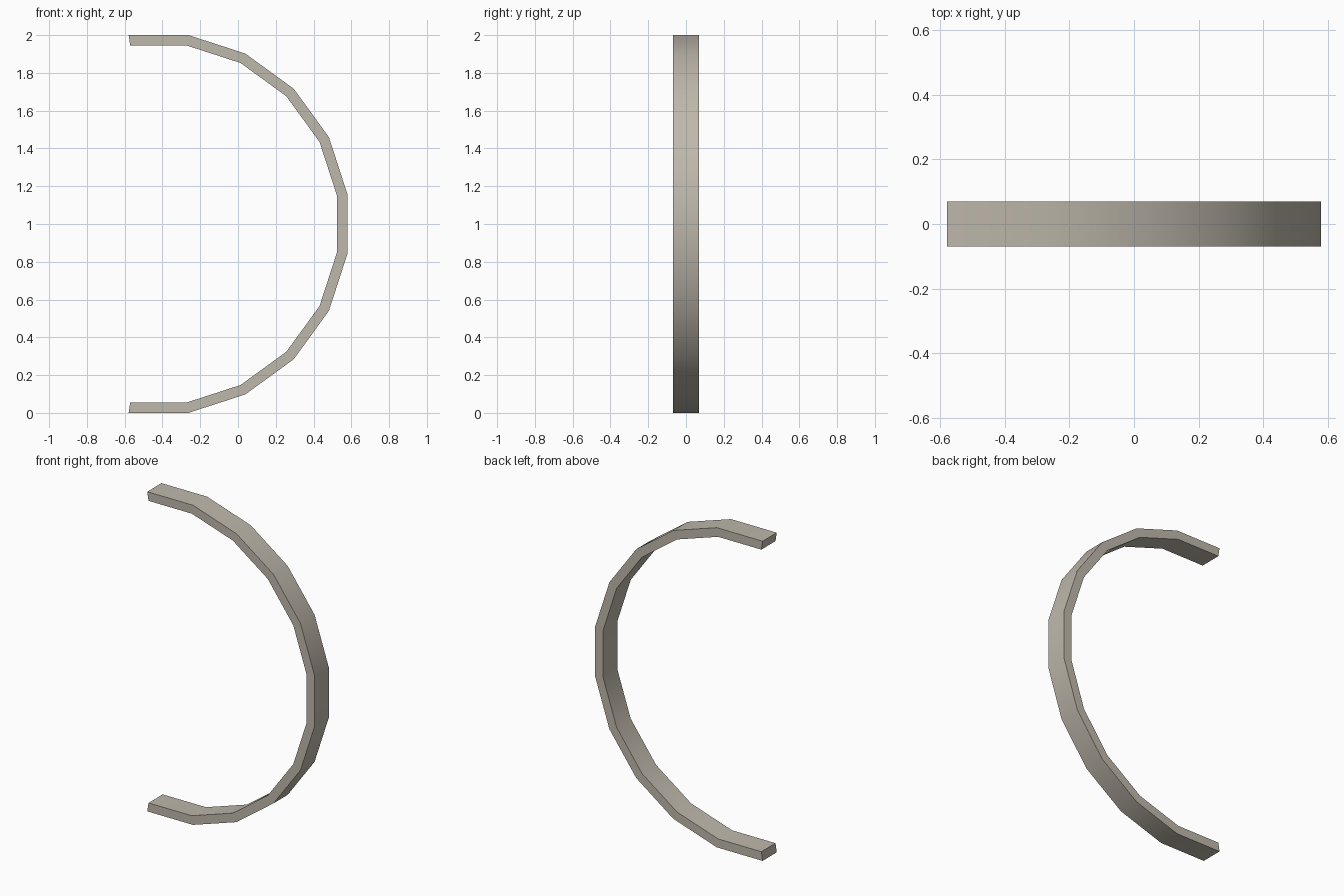
import bpy, bmesh, math

if "Cube" in bpy.data.objects:
    bpy.data.objects.remove(bpy.data.objects["Cube"])

APOTHEM_OUT = 1.0      # distance from centre to the outer flats
THICK = 0.055
HALF_W = 0.07
SIDES = 20             # full ring would have 20 sides
SEGS = 11              # sides kept in the open ring

step = 2 * math.pi / SIDES
r_out = APOTHEM_OUT / math.cos(step / 2)
r_in = (APOTHEM_OUT - THICK) / math.cos(step / 2)
cx = (r_out * math.sin(step / 2) - 1) / 2   # centres the open ring on x = 0

mat = bpy.data.materials.new("warm grey")
mat.diffuse_color = (0.52, 0.48, 0.41, 1)
mat.use_nodes = True
mat.node_tree.nodes["Principled BSDF"].inputs["Base Color"].default_value = mat.diffuse_color

# Open band: a rectangular section stepped around the arc
bm = bmesh.new()
rings = []
for i in range(SEGS + 1):
    a = (i - SEGS / 2) * step
    section = [(r_in, -HALF_W), (r_out, -HALF_W), (r_out, HALF_W), (r_in, HALF_W)]
    rings.append([bm.verts.new((cx + r * math.cos(a), y, 1 + r * math.sin(a)))
                  for r, y in section])
for lower, upper in zip(rings, rings[1:]):
    for k in range(4):
        n = (k + 1) % 4
        bm.faces.new((lower[k], lower[n], upper[n], upper[k]))

# End caps
bm.faces.new(rings[0])
bm.faces.new(rings[-1])
bmesh.ops.recalc_face_normals(bm, faces=bm.faces)

mesh = bpy.data.meshes.new("open_band")
bm.to_mesh(mesh)
bm.free()
mesh.materials.append(mat)
band = bpy.data.objects.new("open_band", mesh)
bpy.context.collection.objects.link(band)

# Smooth along the curve, sharp at the rims and ends
bpy.context.view_layer.objects.active = band
band.select_set(True)
bpy.ops.object.shade_smooth_by_angle(angle=math.radians(30))
